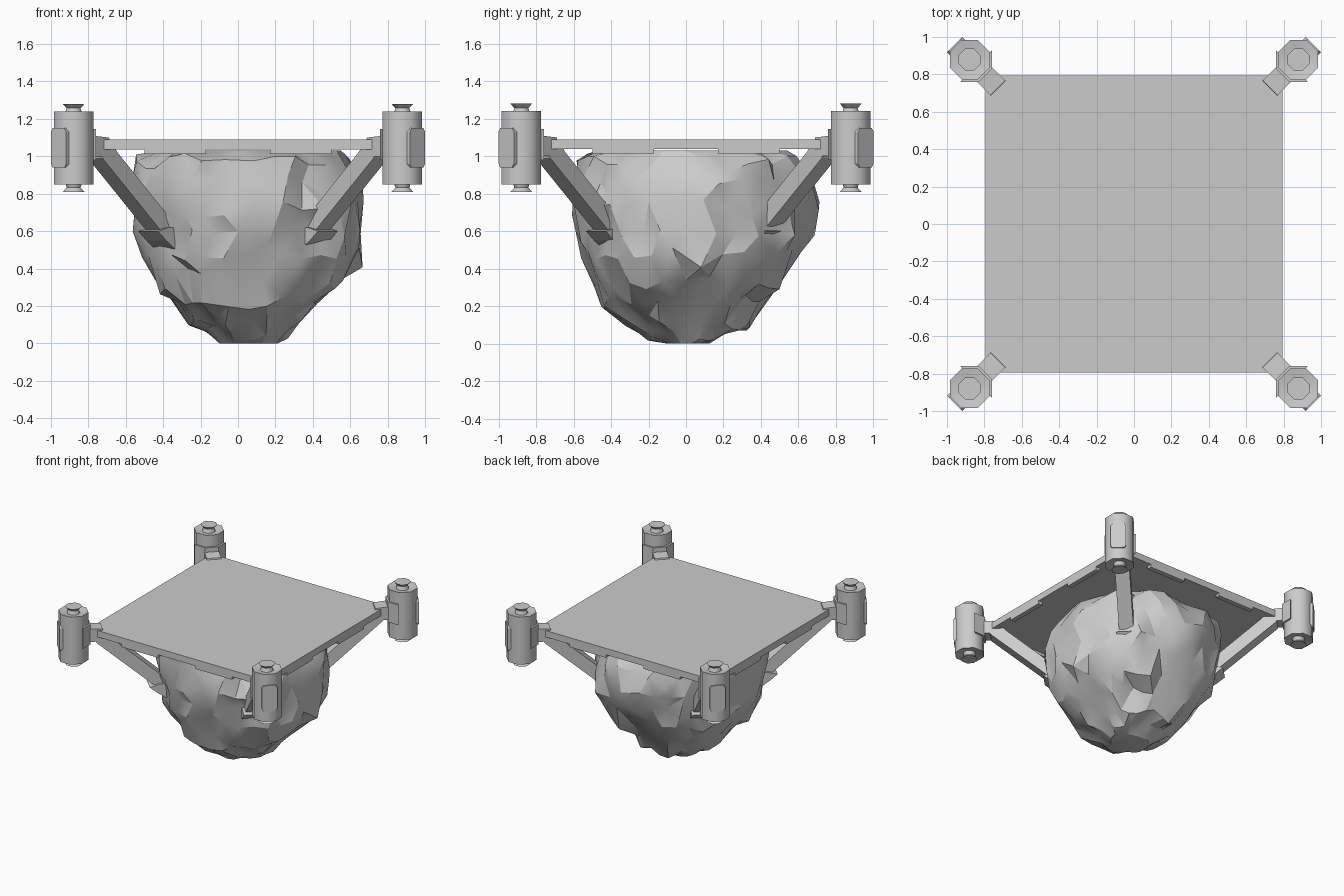
import bpy, bmesh, math
from math import pi, cos, sin, radians
from mathutils import Matrix, Vector, noise

cube = bpy.data.objects.get("Cube")
if cube:
    bpy.data.objects.remove(cube)

grey = bpy.data.materials.new("plain grey")
grey.use_nodes = True
GREY = (0.6, 0.6, 0.6, 1)
grey.diffuse_color = GREY
grey.node_tree.nodes["Principled BSDF"].inputs["Base Color"].default_value = GREY


def finish(bm, name, matrix=Matrix(), smooth=None):
    """Turn a bmesh into a named object."""
    bmesh.ops.recalc_face_normals(bm, faces=bm.faces)
    mesh = bpy.data.meshes.new(name)
    bm.to_mesh(mesh)
    bm.free()
    mesh.materials.append(grey)
    obj = bpy.data.objects.new(name, mesh)
    bpy.context.collection.objects.link(obj)
    obj.matrix_world = matrix
    if smooth:
        bpy.ops.object.select_all(action="DESELECT")
        obj.select_set(True)
        bpy.context.view_layer.objects.active = obj
        bpy.ops.object.shade_smooth_by_angle(angle=radians(smooth))
    return obj


def prism(name, points, offset, matrix=Matrix()):
    """Extrude a flat outline along an offset."""
    bm = bmesh.new()
    face = bm.faces.new([bm.verts.new(p) for p in points])
    out = bmesh.ops.extrude_face_region(bm, geom=[face])
    verts = [v for v in out["geom"] if isinstance(v, bmesh.types.BMVert)]
    bmesh.ops.translate(bm, verts=verts, vec=offset)
    return finish(bm, name, matrix)


def side_prism(name, profile, width, matrix):
    """Extrude a (distance, height) profile evenly across its width."""
    return prism(name, [(u, -width / 2, z) for u, z in profile], (0, width, 0), matrix)


def box(name, x0, x1, y0, y1, z0, z1, matrix=Matrix()):
    return prism(name, [(x0, y0, z0), (x1, y0, z0), (x1, y1, z0), (x0, y1, z0)],
                 (0, 0, z1 - z0), matrix)


def rings(name, loops, matrix=Matrix(), smooth=30, triangulate=False):
    """Skin a stack of vertex loops and cap both ends."""
    bm = bmesh.new()
    rows = [[bm.verts.new(p) for p in loop] for loop in loops]
    n = len(rows[0])
    for a, b in zip(rows, rows[1:]):
        for i in range(n):
            bm.faces.new((a[i], a[(i + 1) % n], b[(i + 1) % n], b[i]))
    bm.faces.new(rows[0])
    bm.faces.new(rows[-1])
    if triangulate:
        bmesh.ops.triangulate(bm, faces=bm.faces)
    return finish(bm, name, matrix, smooth)


# Landing deck
EDGE = 0.795
box("deck", -EDGE, EDGE, -EDGE, EDGE, 1.037, 1.09)

# Corner pods, clamps and struts, laid out along each diagonal
POD = 1.243
pod_profile = [(0.063, 0.81), (0.04, 0.832), (0.05, 0.862), (0.114, 0.85),
               (0.114, 1.24), (0.05, 1.228), (0.04, 1.257), (0.063, 1.28)]
for k in range(4):
    turn = Matrix.Rotation(pi / 4 + k * pi / 2, 4, "Z")

    def ring(r, z):
        return [(POD + r * cos((i + 0.5) * pi / 4), r * sin((i + 0.5) * pi / 4), z)
                for i in range(8)]

    rings("pod", [ring(r, z) for r, z in pod_profile], turn, 50)

    # Outer access panel with clipped corners
    prism("pod_panel", [(POD + 0.07, y, z) for y, z in
                        [(-0.045, 0.94), (0.045, 0.94), (0.058, 0.96), (0.058, 1.13),
                         (0.045, 1.15), (-0.045, 1.15), (-0.058, 1.13), (-0.058, 0.96)]],
          (0.044, 0, 0), turn)

    # Clamp hugging the inner half of the pod
    clamp = [(POD + 0.13 * cos(a), 0.13 * sin(a), 0.98)
             for a in (radians(d) for d in (112.5, 157.5, 202.5, 247.5))]
    prism("pod_clamp", clamp, (0, 0, 0.165), turn)

    side_prism("deck_bracket", [(1.03, 1.1), (1.15, 1.11), (1.15, 1.0), (1.0, 1.0)], 0.11, turn)
    side_prism("strut", [(0.49, 0.6), (0.59, 0.56), (1.08, 0.99), (1.1, 1.06),
                         (1.0, 1.06), (0.965, 1.02)], 0.11, turn)
    side_prism("strut_foot", [(0.4, 0.45), (0.5, 0.47), (0.62, 0.55), (0.68, 0.6),
                              (0.6, 0.62), (0.45, 0.62)], 0.15, turn)

    # Stepped skirt tabs under the deck edge
    side = Matrix.Rotation(k * pi / 2, 4, "Z")
    for s in (-1, 1):
        a, b = sorted((s * 0.17, s * 0.5))
        box("skirt_tab", a, b, -EDGE, -EDGE + 0.04, 1.013, 1.04, side)

# Rock: height, then reach toward -x, +x, -y, +y
rock_levels = [
    (0.01, 0.10, 0.20, 0.10, 0.12), (0.05, 0.17, 0.27, 0.20, 0.22),
    (0.12, 0.27, 0.35, 0.32, 0.34), (0.22, 0.36, 0.44, 0.44, 0.43),
    (0.33, 0.44, 0.56, 0.49, 0.51), (0.46, 0.53, 0.65, 0.53, 0.58),
    (0.60, 0.54, 0.66, 0.56, 0.65), (0.74, 0.54, 0.67, 0.60, 0.68),
    (0.87, 0.55, 0.63, 0.59, 0.67), (0.97, 0.52, 0.60, 0.56, 0.62),
    (1.03, 0.42, 0.50, 0.45, 0.52)]
SIDES = 32
loops = []
for j, (z, left, right, front, back) in enumerate(rock_levels):
    loop = []
    for i in range(SIDES):
        a = (i + 0.5 * (j % 2)) * 2 * pi / SIDES
        c, s = cos(a), sin(a)
        x = (right if c > 0 else left) * math.copysign(abs(c) ** 0.86, c)
        y = (back if s > 0 else front) * math.copysign(abs(s) ** 0.86, s)
        p = Vector((x, y, z))
        # Broad lumps plus sharp crags
        lump = 0.07 * noise.noise(p * 2.7 + Vector((3, 7, 1)))
        crag = 0.1 * (0.3 - abs(noise.noise(p * 4 + Vector((11, 2, 5)))))
        chip = 0.07 * noise.noise(p * 11 + Vector((5, 8, 3)))
        swell = 1 + lump + crag + chip
        lift = 0.09 * noise.noise(p * 6 + Vector((1, 9, 4))) * (0 < j < len(rock_levels) - 1)
        loop.append((x * swell, y * swell, max(0, min(1.03, z + lift))))
    loops.append(loop)
# Flatten the lowest ring onto the ground
loops[0] = [(x, y, 0) for x, y, z in loops[0]]
rings("rock", loops, smooth=25, triangulate=True)
